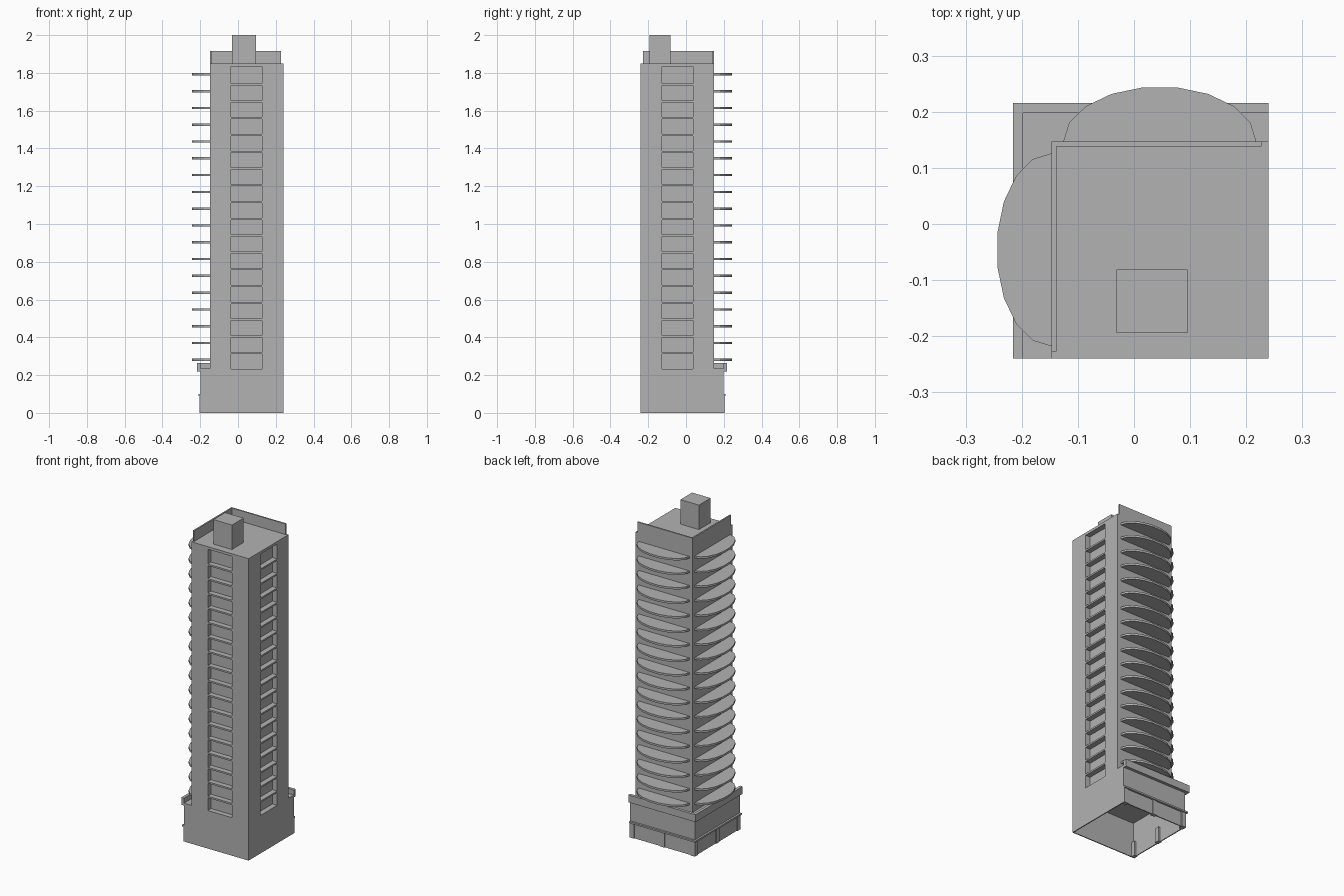
import bpy, bmesh, math

cube = bpy.data.objects.get("Cube")
if cube:
    bpy.data.objects.remove(cube, do_unlink=True)

concrete = bpy.data.materials.new("grey_concrete")
concrete.use_nodes = True
concrete.diffuse_color = (0.45, 0.45, 0.45, 1)
concrete.node_tree.nodes["Principled BSDF"].inputs["Base Color"].default_value = (0.45, 0.45, 0.45, 1)


def prism(name, outline, z0, z1):
    """Extrude a flat outline from z0 up to z1."""
    bm = bmesh.new()
    base = bm.faces.new([bm.verts.new((x, y, z0)) for x, y in outline])
    top = bmesh.ops.extrude_face_region(bm, geom=[base])["geom"]
    for v in top:
        if isinstance(v, bmesh.types.BMVert):
            v.co.z = z1
    bmesh.ops.recalc_face_normals(bm, faces=bm.faces)
    mesh = bpy.data.meshes.new(name)
    bm.to_mesh(mesh)
    bm.free()
    mesh.materials.append(concrete)
    obj = bpy.data.objects.new(name, mesh)
    bpy.context.collection.objects.link(obj)
    return obj


def box(name, x0, x1, y0, y1, z0, z1):
    return prism(name, [(x0, y0), (x1, y0), (x1, y1), (x0, y1)], z0, z1)


def swap(outline):
    """Mirror across the diagonal: back <-> right side, front <-> left side."""
    return [(-y, -x) for x, y in outline]


def combine(body, other, operation):
    mod = body.modifiers.new(operation, 'BOOLEAN')
    mod.operation = operation
    mod.solver = 'EXACT'
    mod.object = other
    bpy.context.view_layer.objects.active = body
    bpy.ops.object.modifier_apply(modifier=mod.name)
    bpy.data.objects.remove(other, do_unlink=True)


FRONT, INNER, OUTER = 0.24, 0.147, 0.198
FLOORS, PITCH = 18, 0.0889
DEPTH = 0.032
ROOF = 1.85

# Tower and hollow podium
tower = box("tower", -INNER, FRONT, -FRONT, INNER, 0, ROOF)
combine(tower, box("podium", -OUTER, FRONT, -FRONT, OUTER, 0, 0.235), 'UNION')
wall = 0.006
combine(tower, box("cavity", -OUTER + wall, FRONT - wall,
                   -FRONT + wall, OUTER - wall, -0.1, 0.215), 'DIFFERENCE')

# Tall window recesses on the two flat sides, divided by floor slabs
a, b = -0.037, 0.127
recess = [(a, -FRONT - 0.05), (b, -FRONT - 0.05), (b, -FRONT + DEPTH), (a, -FRONT + DEPTH)]
slab = [(a, -FRONT), (b, -FRONT), (b, -FRONT + DEPTH), (a, -FRONT + DEPTH)]
for side, shape in (("front", lambda o: o), ("left", swap)):
    combine(tower, prism("recess", shape(recess), 0.233, 1.834), 'DIFFERENCE')
    for i in range(1, FLOORS):
        z = 0.227 + i * PITCH
        prism(f"{side}_window_slab_{i}", shape(slab), z - 0.005, z + 0.005)

# Curved balconies on the other two sides
arc = [(0.046 + 0.172 * math.cos(t), INNER + 0.098 * math.sin(t))
       for t in (math.pi * k / 9 for k in range(10))]
for side, shape in (("back", lambda o: o), ("right", swap)):
    for i in range(FLOORS):
        z = 0.281 + i * PITCH
        prism(f"{side}_balcony_{i + 1}", shape(arc), z - 0.006, z + 0.006)


def corner_strip(name, inner, outer, end, z0, z1):
    """L-shaped strip wrapping the back right corner."""
    prism(name, [(-outer, -end), (-inner, -end), (-inner, inner),
                 (end, inner), (end, outer), (-outer, outer)], z0, z1)


# Parapets and ledge
corner_strip("roof_parapet", 0.138, INNER, 0.227, ROOF, 1.915)
corner_strip("podium_parapet", OUTER, 0.216, FRONT, 0.22, 0.265)
corner_strip("ground_floor_ledge", OUTER, 0.21, FRONT, 0.09, 0.1)

# Ground floor pillars
for i, x in enumerate((-0.187, 0.02, 0.225)):
    pillar = [(x - 0.015, 0.18), (x + 0.015, 0.18), (x + 0.015, 0.203), (x - 0.015, 0.203)]
    prism(f"back_pillar_{i + 1}", pillar, 0, 0.09)
    prism(f"right_pillar_{i + 1}", swap(pillar), 0, 0.09)

# Rooftop stair housing
box("stair_housing", -0.031, 0.095, -0.194, -0.081, ROOF, 2.0)
